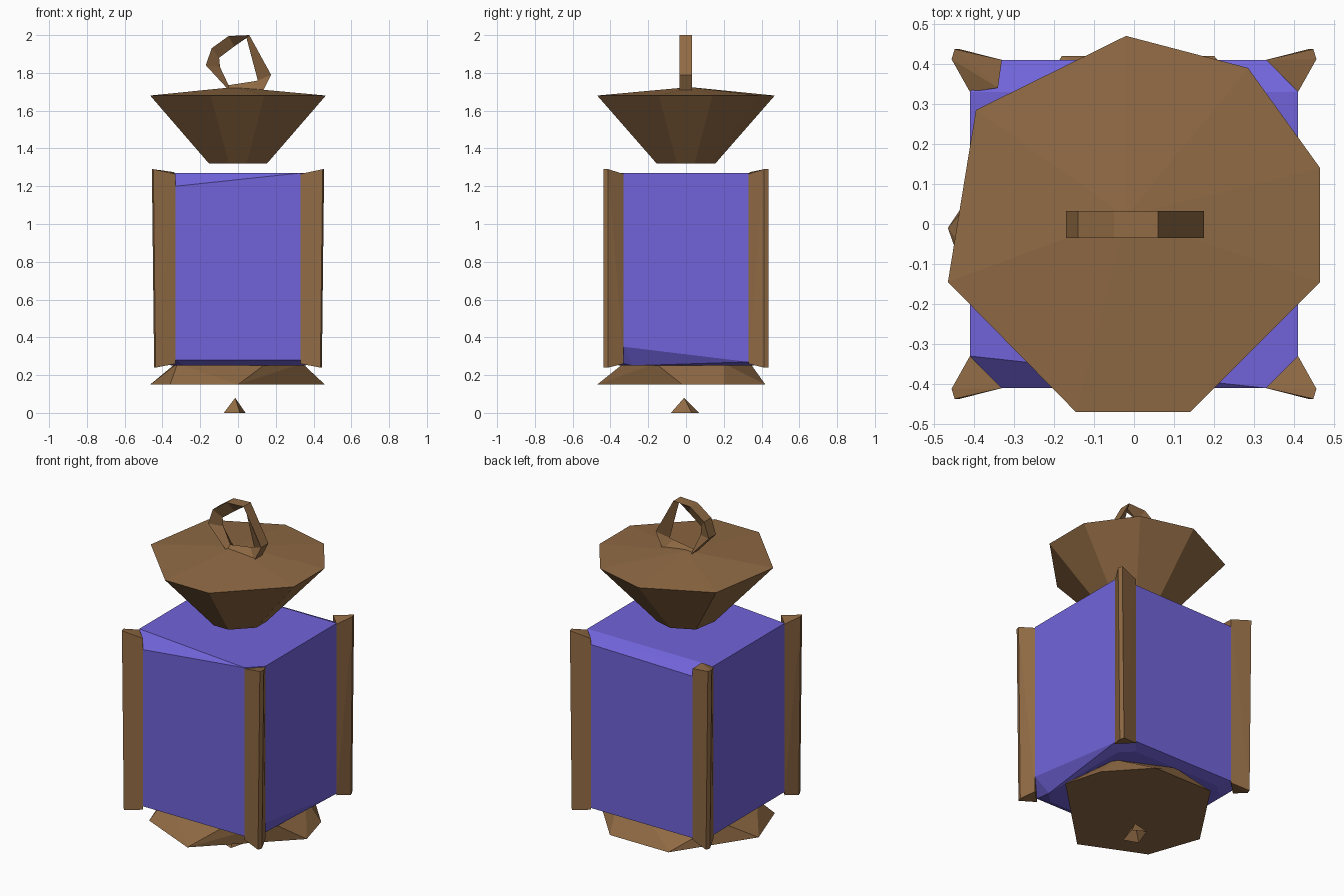
import bpy
import bmesh

cube = bpy.data.objects.get("Cube")
if cube:
    bpy.data.objects.remove(cube, do_unlink=True)


def make_material(name, rgb):
    mat = bpy.data.materials.new(name)
    mat.use_nodes = True
    mat.diffuse_color = (*rgb, 1)
    mat.node_tree.nodes["Principled BSDF"].inputs["Base Color"].default_value = (*rgb, 1)
    return mat


wood = make_material("brown wood", (0.28, 0.145, 0.058))
glass = make_material("violet glass", (0.165, 0.127, 0.70))


def finish(name, bm, mat):
    bmesh.ops.recalc_face_normals(bm, faces=bm.faces)
    mesh = bpy.data.meshes.new(name)
    bm.to_mesh(mesh)
    bm.free()
    mesh.materials.append(mat)
    obj = bpy.data.objects.new(name, mesh)
    bpy.context.collection.objects.link(obj)
    return obj


def hull(name, points, mat):
    """Faceted convex solid around a few corner points."""
    bm = bmesh.new()
    for p in points:
        bm.verts.new(p)
    res = bmesh.ops.convex_hull(bm, input=bm.verts[:])
    inner = {v for v in res["geom_interior"] if isinstance(v, bmesh.types.BMVert)}
    bmesh.ops.delete(bm, geom=list(inner), context='VERTS')
    return finish(name, bm, mat)


def ring(outline, z, scale=1.0):
    return [(x * scale, y * scale, z) for x, y in outline]


# Glass body: chamfered square with a few worn-down corners
W, C = 0.41, 0.33
square = [(-C, -W), (C, -W), (W, -C), (W, C), (C, W), (-C, W), (-W, C), (-W, -C)]
top_z = [1.20, 1.27, 1.27, 1.27, 1.23, 1.22, 1.27, 1.27]
low_z = [0.28, 0.28, 0.35, 0.27, 0.27, 0.27, 0.28, 0.28]
body = ring(square, 0.25, 0.86)
for (x, y), top, low in zip(square, top_z, low_z):
    body += [(x, y, top), (x, y, low)]
hull("glass_body", body, glass)

# Triangular corner posts
for sx, side in ((-1, "right"), (1, "left")):
    for sy, end in ((-1, "front"), (1, "back")):
        pts = []
        for z, tip_z, r in ((0.26, 0.24, 0.436), (1.265, 1.29, 0.448)):
            pts += [(sx * C, sy * W, z), (sx * W, sy * C, z),
                    (sx * r, sy * 0.437, tip_z), (sx * (r + 0.008), sy * 0.412, tip_z)]
        if sx < 0 < sy:
            pts.append((-0.34, 0.34, 1.275))
        hull(f"{end}_{side}_post", pts, wood)

# Flared base
foot = [(0.46, -0.02), (0, -0.47), (-0.36, -0.31), (-0.465, -0.01),
        (-0.18, 0.42), (0.2, 0.42), (0.4, 0.2)]
rim = [(0.34, -0.16), (0.15, -0.33), (-0.32, -0.2), (-0.33, 0.15), (0, 0.34), (0.3, 0.2)]
hull("flared_base", ring(foot, 0.15) + ring(rim, 0.262), wood)

# Hanging bottom stud, open underneath
bm = bmesh.new()
corners = [bm.verts.new(p) for p in
           ((-0.075, -0.05, 0), (0.01, -0.08, 0), (0.04, 0.03, 0), (-0.03, 0.07, 0))]
peak = bm.verts.new((-0.015, -0.01, 0.08))
for i in range(4):
    bm.faces.new((corners[i - 1], corners[i], peak))
finish("bottom_stud", bm, wood)

# Funnel-shaped roof
eave = [(-0.02, 0.47), (0.285, 0.39), (0.465, 0.14), (0.465, -0.145),
        (0.14, -0.47), (-0.145, -0.47), (-0.465, -0.145), (-0.395, 0.285)]
hull("roof", ring(eave, 1.68) + ring(eave, 1.32, 0.33) + [(-0.02, 0.02, 1.725)], wood)

# Carrying ring: triangular section, (outer x, outer z, inner x, inner z)
stations = [(-0.17, 1.84, -0.095, 1.83), (-0.14, 1.93, -0.10, 1.88),
            (-0.05, 1.995, -0.02, 1.94), (0.06, 2.0, 0.045, 1.985),
            (0.175, 1.79, 0.105, 1.76), (0.13, 1.70, 0.08, 1.755),
            (-0.05, 1.71, -0.05, 1.735)]
bm = bmesh.new()
sections = [[bm.verts.new(p) for p in ((ox, -0.035, oz), (ox, 0.032, oz), (ix, 0.0, iz))]
            for ox, oz, ix, iz in stations]
for i, sec in enumerate(sections):
    prev = sections[i - 1]
    for k in range(3):
        bm.faces.new((prev[k - 1], prev[k], sec[k], sec[k - 1]))
finish("carrying_ring", bm, wood)
